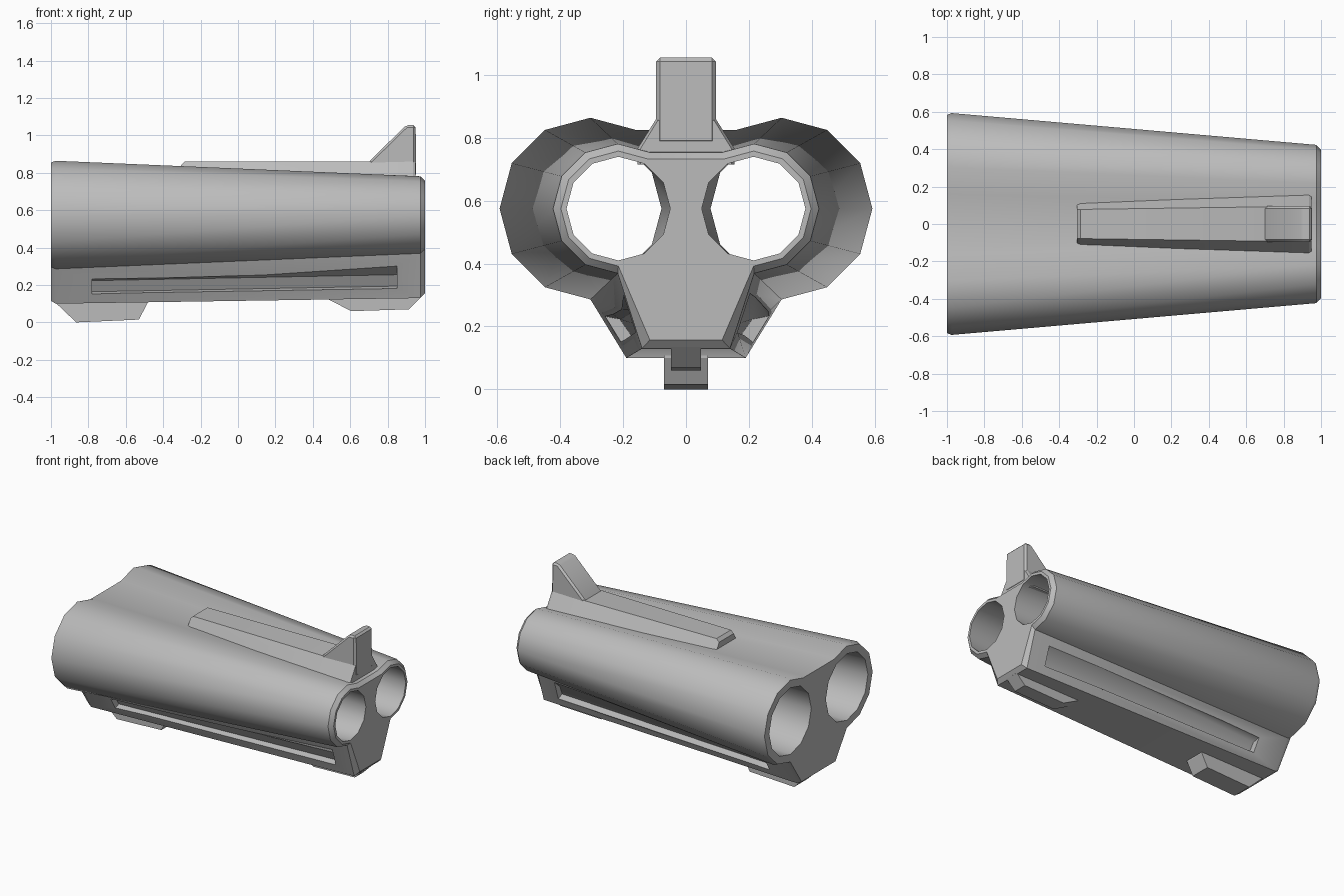
import bpy, bmesh, math

if "Cube" in bpy.data.objects:
    bpy.data.objects.remove(bpy.data.objects["Cube"])

grey = bpy.data.materials.new("plain_grey")
grey.use_nodes = True
grey.diffuse_color = (0.5, 0.5, 0.5, 1)
grey.node_tree.nodes["Principled BSDF"].inputs["Base Color"].default_value = (0.5, 0.5, 0.5, 1)


def loft(name, rings):
    """Join matching rings of 3D points into a closed solid."""
    bm = bmesh.new()
    loops = [[bm.verts.new(p) for p in ring] for ring in rings]
    n = len(loops[0])
    for a, b in zip(loops, loops[1:]):
        for i in range(n):
            j = (i + 1) % n
            bm.faces.new((a[i], a[j], b[j], b[i]))
    bm.faces.new(loops[0][::-1])
    bm.faces.new(loops[-1])
    bmesh.ops.recalc_face_normals(bm, faces=bm.faces)
    mesh = bpy.data.meshes.new(name)
    bm.to_mesh(mesh)
    bm.free()
    mesh.materials.append(grey)
    obj = bpy.data.objects.new(name, mesh)
    bpy.context.collection.objects.link(obj)
    return obj


def slab(name, profile, half):
    """Extrude a side profile across the width."""
    return loft(name, [[(x, y, z) for x, z in profile] for y in (-half, half)])


def bake(obj):
    """Apply all modifiers."""
    graph = bpy.context.evaluated_depsgraph_get()
    mesh = bpy.data.meshes.new_from_object(obj.evaluated_get(graph))
    obj.modifiers.clear()
    obj.data = mesh


def smooth(obj, angle):
    bpy.ops.object.select_all(action="DESELECT")
    obj.select_set(True)
    bpy.context.view_layer.objects.active = obj
    bpy.ops.object.shade_smooth_by_angle(angle=math.radians(angle))


MID = 0.575  # barrel axis height


def body_ring(x, cy, r, by, bz):
    """Twin-barrel outline with a tapered fore-end below."""
    half = []
    for deg in range(120, -91, -30):
        a = math.radians(deg)
        half.append((cy + r * math.cos(a), MID + r * math.sin(a)))
    half.append((by, bz))
    outline = half + [(-y, z) for y, z in reversed(half)]
    return [(x, y, z) for y, z in outline]


# Twin barrel body with chamfered ends
body = loft("barrel_body", [
    body_ring(-1, 0.304, 0.279, 0.183, 0.115),
    body_ring(-0.975, 0.304, 0.289, 0.19, 0.1),
    body_ring(0.975, 0.217, 0.206, 0.14, 0.13),
    body_ring(1, 0.215, 0.183, 0.115, 0.157),
])

# Cutters for the bores and the long side slots
cutters = []
for side in (-1, 1):
    bore = []
    for x in (-1.05, 1.05):
        t = (x + 1) / 2
        cy, r = 0.305 - 0.09 * t, 0.227 - 0.062 * t
        bore.append([(x, side * (cy + r * math.cos(k * math.pi / 6)),
                      MID + r * math.sin(k * math.pi / 6)) for k in range(12)])
    cutters.append(loft("bore_cutter", bore))

    slot = []
    for x, low, high, top, y_low, slope in ((-0.78, 0.15, 0.233, 0.223, 0.214, 0.57),
                                            (0.85, 0.18, 0.31, 0.255, 0.164, 0.35)):
        y_high = y_low + slope * (high - low)
        out, depth = 0.04, 0.045
        slot.append([(x, side * y, z) for y, z in (
            (y_low, low), (y_low + out, low), (y_high + out, high), (y_high, high),
            (y_low - depth + slope * (top - low), top), (y_low - depth, low + 0.014))])
    cutters.append(loft("slot_cutter", slot))

for cutter in cutters:
    cutter.hide_render = True
    mod = body.modifiers.new("cut", "BOOLEAN")
    mod.operation = "DIFFERENCE"
    mod.solver = "EXACT"
    mod.object = cutter
bake(body)
for cutter in cutters:
    bpy.data.objects.remove(cutter)
smooth(body, 35)


# Sight rail along the top valley
def rail_ring(x, base, base_z, top, top_z=0.86):
    return [(x, -base, base_z - 0.05), (x, -base, base_z), (x, -top, top_z),
            (x, top, top_z), (x, base, base_z), (x, base, base_z - 0.05)]


rail = loft("sight_rail", [
    rail_ring(-0.305, 0.108, 0.79, 0.078, 0.84),
    rail_ring(-0.285, 0.115, 0.79, 0.078),
    rail_ring(0.935, 0.155, 0.765, 0.095),
    rail_ring(0.95, 0.145, 0.765, 0.09, 0.855),
])
smooth(rail, 25)

# Front sight blade
blade = slab("front_sight", [(0.69, 0.85), (0.9, 1.055), (0.95, 1.055), (0.952, 0.78), (0.69, 0.78)], 0.095)
bevel = blade.modifiers.new("edge", "BEVEL")
bevel.width = 0.012
bevel.segments = 1
bake(blade)
smooth(blade, 25)

# Lugs underneath
slab("rear_lug", [(-0.97, 0.12), (-0.97, 0.1), (-0.865, 0), (-0.53, 0.015), (-0.485, 0.1), (-0.485, 0.12)], 0.07)
slab("front_lug", [(0.48, 0.15), (0.48, 0.125), (0.605, 0.06), (0.915, 0.07), (0.98, 0.135), (0.98, 0.15)], 0.048)
